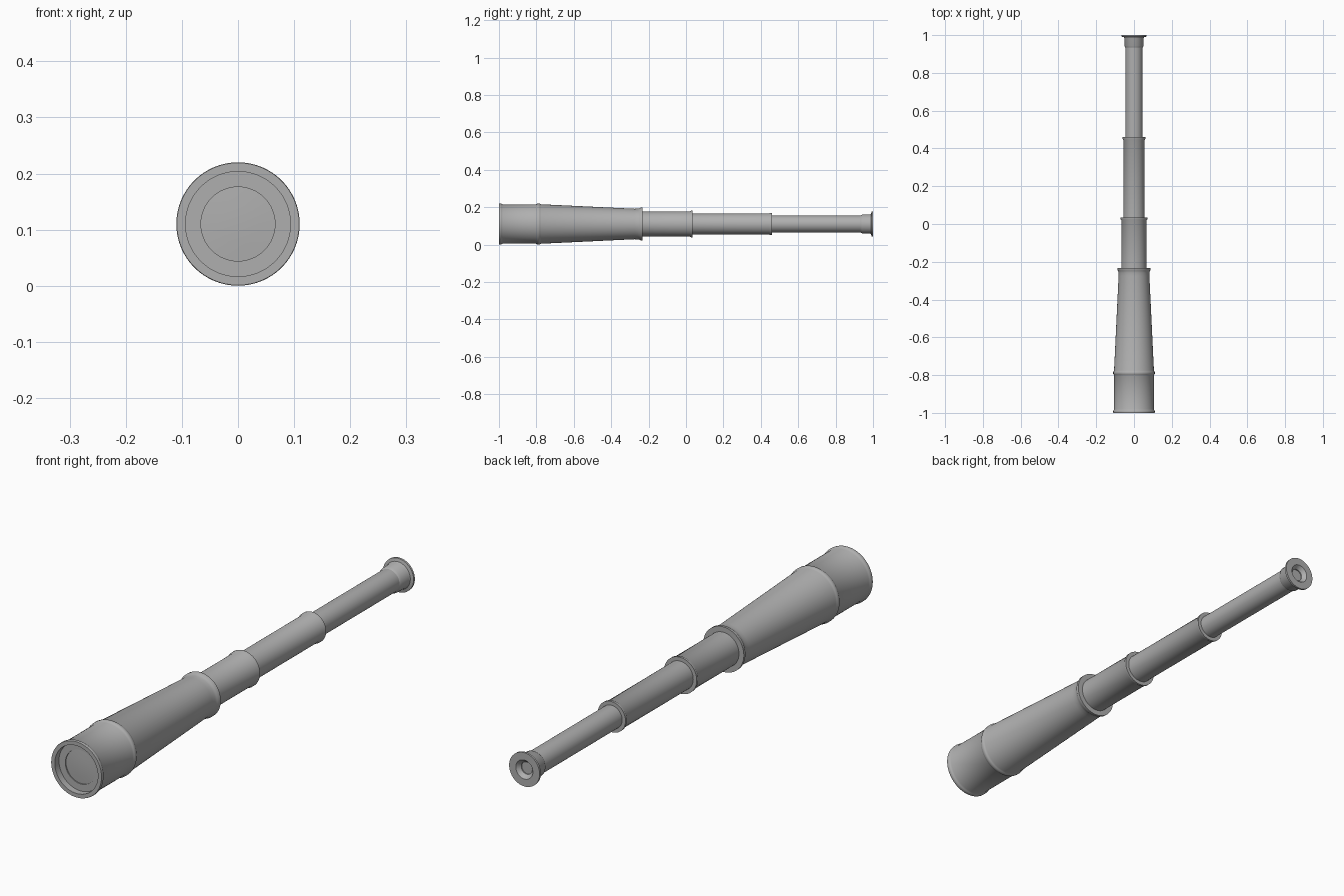
import bpy, math

if "Cube" in bpy.data.objects:
    bpy.data.objects.remove(bpy.data.objects["Cube"])

SEG = 64
AXIS_Z = 0.11

dark_metal = bpy.data.materials.new("dark_metal")
dark_metal.diffuse_color = (0.43, 0.43, 0.43, 1)
dark_metal.use_nodes = True
dark_metal.node_tree.nodes["Principled BSDF"].inputs["Base Color"].default_value = dark_metal.diffuse_color


def lathe(name, profile):
    """Spin (y, radius) points around the long axis; radius 0 makes a pole."""
    verts, rows, faces = [], [], []
    for y, r in profile:
        n = 1 if r == 0 else SEG
        rows.append([len(verts) + i for i in range(n)])
        for i in range(n):
            a = 2 * math.pi * i / SEG
            verts.append((r * math.cos(a), y, AXIS_Z + r * math.sin(a)))
    for a, b in zip(rows, rows[1:]):
        for i in range(SEG):
            j = (i + 1) % SEG
            if len(a) == 1:
                faces.append((a[0], b[j], b[i]))
            elif len(b) == 1:
                faces.append((a[i], a[j], b[0]))
            else:
                faces.append((a[i], a[j], b[j], b[i]))
    mesh = bpy.data.meshes.new(name)
    mesh.from_pydata(verts, [], faces)
    mesh.materials.append(dark_metal)
    obj = bpy.data.objects.new(name, mesh)
    bpy.context.collection.objects.link(obj)
    bpy.ops.object.select_all(action='DESELECT')
    obj.select_set(True)
    bpy.context.view_layer.objects.active = obj
    bpy.ops.object.shade_smooth_by_angle(angle=math.radians(40))
    return obj


def draw_tube(name, y0, y1, r, lip):
    """Sliding tube that ends in a slim raised lip and a flat end face."""
    lathe(name, [(y0, 0), (y0, r), (y1 - 0.016, r), (y1 - 0.009, lip),
                 (y1, lip), (y1, 0)])


# Main barrel: front rim, recessed lens seat, mid ring, taper and flared collar
lathe("main_barrel", [
    (-0.970, 0.066), (-0.974, 0.066), (-0.974, 0.0935), (-1.0, 0.0935),
    (-1.0, 0.109), (-0.997, 0.11), (-0.989, 0.11), (-0.986, 0.108), (-0.980, 0.105),
    (-0.802, 0.105), (-0.796, 0.108), (-0.793, 0.11), (-0.784, 0.11),
    (-0.781, 0.108), (-0.775, 0.1055),
    (-0.275, 0.0815), (-0.258, 0.082), (-0.248, 0.084),
    (-0.242, 0.088), (-0.232, 0.088), (-0.232, 0.0)])

# Objective lens
lathe("front_lens", [(-0.973, 0), (-0.972, 0.035), (-0.970, 0.066)])

# Sliding tubes
draw_tube("large_draw_tube", -0.235, 0.035, 0.067, 0.071)
draw_tube("middle_draw_tube", 0.03, 0.46, 0.056, 0.060)
lathe("small_draw_tube", [(0.455, 0), (0.455, 0.0455), (0.945, 0.0455), (0.945, 0)])

# Eyepiece with flange and dished eye cup
lathe("eyepiece", [
    (0.934, 0.0), (0.934, 0.0455), (0.942, 0.0505), (0.983, 0.051),
    (0.989, 0.054), (0.992, 0.066), (1.0, 0.066), (1.0, 0.037),
    (0.985, 0.024), (0.981, 0.024), (0.981, 0.0)])
